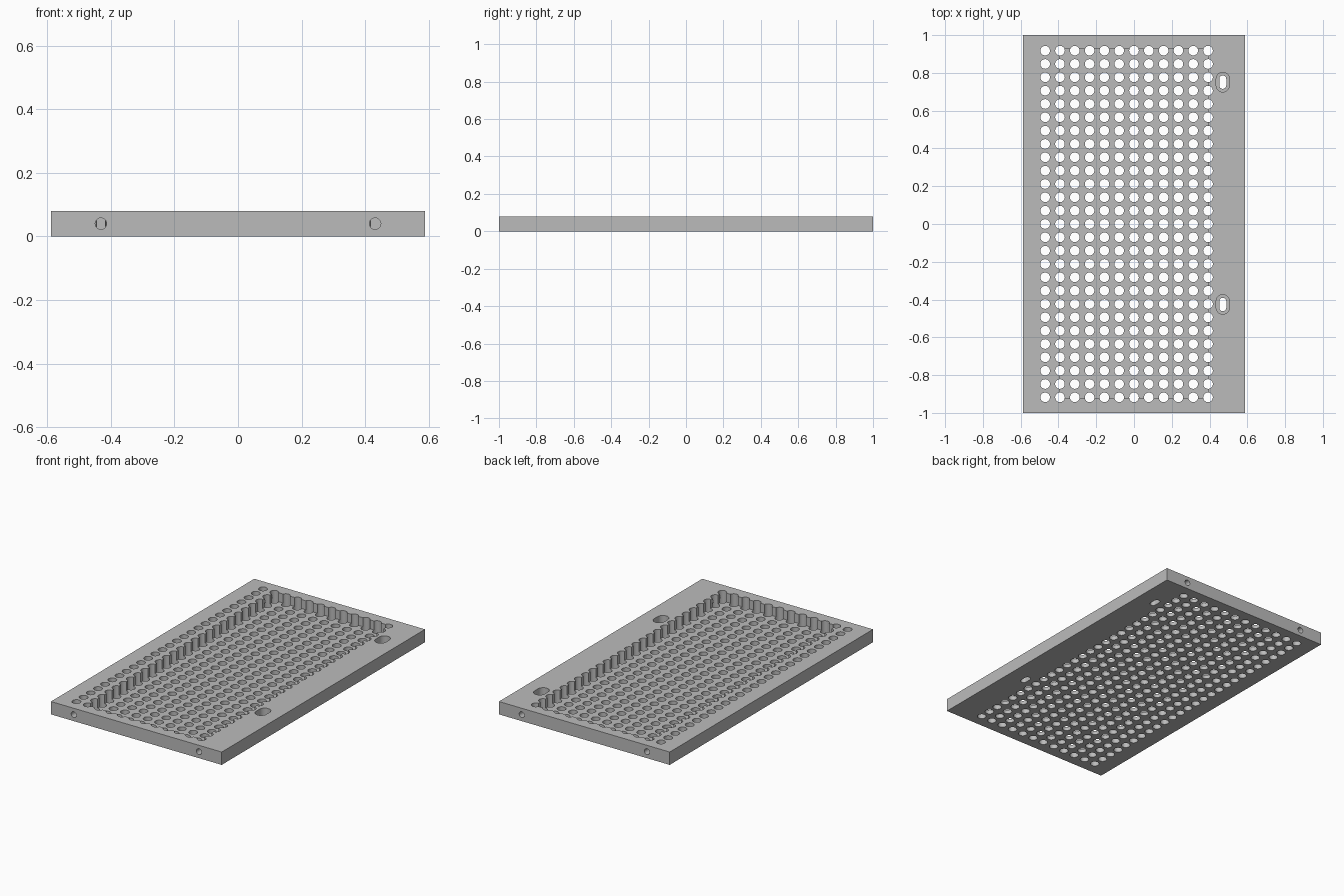
import bpy, bmesh
from math import pi, cos, sin
from mathutils import Matrix, Vector

if "Cube" in bpy.data.objects:
    bpy.data.objects.remove(bpy.data.objects["Cube"])

LENGTH, WIDTH, HEIGHT = 2.0, 1.176, 0.08
FLOOR = 0.024
PITCH_X, PITCH_Y = 0.0784, 0.0706
HOLE_R = 0.0255

grey = bpy.data.materials.new("plain grey")
grey.use_nodes = True
colour = (0.5, 0.5, 0.5, 1)
grey.diffuse_color = colour
grey.node_tree.nodes["Principled BSDF"].inputs["Base Color"].default_value = colour


def make_object(name, bm):
    bmesh.ops.recalc_face_normals(bm, faces=bm.faces)
    mesh = bpy.data.meshes.new(name)
    bm.to_mesh(mesh)
    bm.free()
    mesh.materials.append(grey)
    obj = bpy.data.objects.new(name, mesh)
    bpy.context.collection.objects.link(obj)
    return obj


def add_box(bm, low, high):
    low, high = Vector(low), Vector(high)
    matrix = Matrix.Translation((low + high) / 2) @ Matrix.Diagonal((*(high - low), 1))
    bmesh.ops.create_cube(bm, size=1, matrix=matrix)


def add_slot(bm, x, y, radius, half, z0, z1, sides=12):
    """Upright prism with two rounded ends."""
    outline = []
    for end in (0, 1):
        for i in range(sides + 1):
            a = pi * (end + i / sides)
            shift = -half if end else half
            outline.append((x + radius * cos(a), y + radius * sin(a) + shift, z0))
    face = bm.faces.new([bm.verts.new(p) for p in outline])
    top = bmesh.ops.extrude_face_region(bm, geom=[face])["geom"]
    verts = [g for g in top if isinstance(g, bmesh.types.BMVert)]
    bmesh.ops.translate(bm, verts=verts, vec=(0, 0, z1 - z0))


# Solid plate
bm = bmesh.new()
add_box(bm, (-WIDTH / 2, -LENGTH / 2, 0), (WIDTH / 2, LENGTH / 2, HEIGHT))
plate = make_object("perforated_plate", bm)
cutters = []

# Shallow tray pocket
bm = bmesh.new()
add_box(bm, (-0.392, -0.922, FLOOR), (0.392, 0.926, HEIGHT + 0.05))
cutters.append(make_object("pocket_cutter", bm))

# Grid of through holes
bm = bmesh.new()
for col in range(-6, 6):
    for row in range(-13, 14):
        bmesh.ops.create_cone(
            bm, cap_ends=True, segments=24, radius1=HOLE_R, radius2=HOLE_R, depth=0.3,
            matrix=Matrix.Translation((col * PITCH_X, row * PITCH_Y, 0.04)))
cutters.append(make_object("hole_cutter", bm))

# Stepped mounting slots
for name, radius, z0 in (("slot_recess_cutter", 0.035, 0.035), ("slot_cutter", 0.0185, -0.05)):
    bm = bmesh.new()
    for y in (0.751, -0.426):
        add_slot(bm, 0.47, y, radius, 0.017, z0, HEIGHT + 0.06)
    cutters.append(make_object(name, bm))

# Blind screw holes in both ends
bm = bmesh.new()
for x in (-0.431, 0.431):
    for y in (-LENGTH / 2, LENGTH / 2):
        bmesh.ops.create_cone(
            bm, cap_ends=True, segments=24, radius1=0.018, radius2=0.018, depth=0.3,
            matrix=Matrix.Translation((x, y, 0.04)) @ Matrix.Rotation(pi / 2, 4, "X"))
cutters.append(make_object("screw_hole_cutter", bm))

# Cut everything, then drop the cutters
bpy.context.view_layer.objects.active = plate
for cutter in cutters:
    mod = plate.modifiers.new(cutter.name, "BOOLEAN")
    mod.operation = "DIFFERENCE"
    mod.solver = "EXACT"
    mod.object = cutter
    bpy.ops.object.modifier_apply(modifier=mod.name)
    bpy.data.objects.remove(cutter)

# Smooth the hole walls, keep rims sharp
bpy.ops.object.select_all(action="DESELECT")
plate.select_set(True)
bpy.ops.object.shade_smooth_by_angle(angle=pi / 6)
